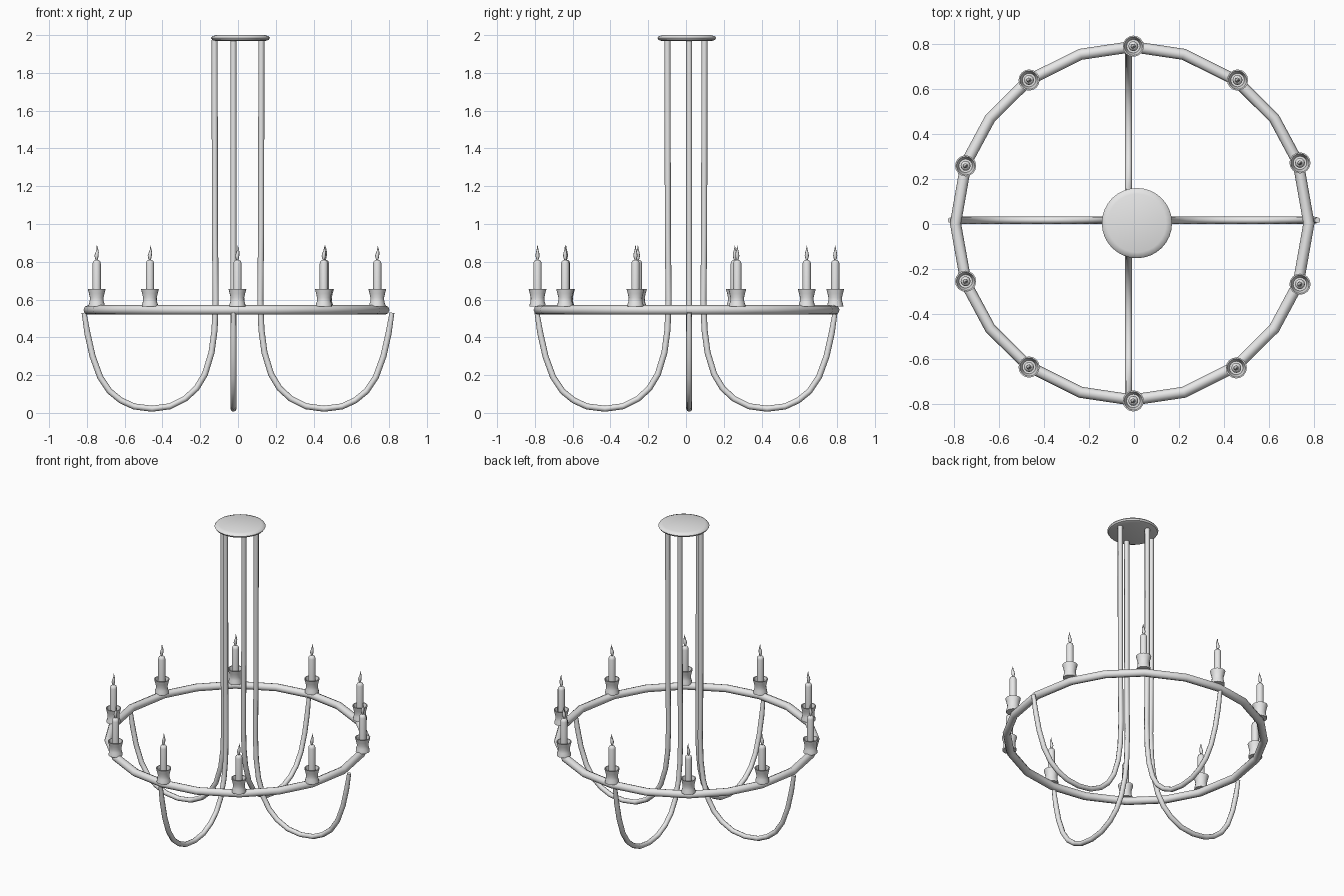
import bpy, bmesh, math
from mathutils import Vector

cube = bpy.data.objects.get("Cube")
if cube:
    bpy.data.objects.remove(cube, do_unlink=True)

# One plain metal grey for everything
grey = bpy.data.materials.new("plain grey")
grey.use_nodes = True
grey.diffuse_color = (0.8, 0.8, 0.8, 1)
grey.node_tree.nodes["Principled BSDF"].inputs["Base Color"].default_value = (0.8, 0.8, 0.8, 1)


def select_only(obj):
    bpy.ops.object.select_all(action='DESELECT')
    obj.select_set(True)
    bpy.context.view_layer.objects.active = obj


def smooth(obj, angle=40):
    select_only(obj)
    bpy.ops.object.shade_smooth_by_angle(angle=math.radians(angle))


def tube(name, points, radius, cyclic=False, tip=1.0):
    """Round bar swept along points, optionally thinner at its far end."""
    curve = bpy.data.curves.new(name, 'CURVE')
    curve.dimensions = '3D'
    curve.bevel_depth = radius
    curve.bevel_resolution = 2
    curve.use_fill_caps = True
    spline = curve.splines.new('POLY')
    spline.points.add(len(points) - 1)
    for p, co in zip(spline.points, points):
        p.co = (*co, 1)
    spline.points[-1].radius = tip
    spline.use_cyclic_u = cyclic
    obj = bpy.data.objects.new(name, curve)
    bpy.context.collection.objects.link(obj)
    select_only(obj)
    bpy.ops.object.convert(target='MESH')
    obj = bpy.context.object
    obj.data.materials.clear()
    obj.data.materials.append(grey)
    smooth(obj, 50)
    return obj


def lathe(name, profile, sides):
    """Mesh of revolution; profile rows are (radius, height, sideways lean)."""
    bm = bmesh.new()
    rings = []
    for r, z, lean in profile:
        rings.append([bm.verts.new((r * math.cos(a) + lean, r * math.sin(a), z))
                      for a in (math.tau * i / sides for i in range(sides))])
    for low, high in zip(rings, rings[1:]):
        for i in range(sides):
            j = (i + 1) % sides
            bm.faces.new((low[i], low[j], high[j], high[i]))
    bm.faces.new(rings[0][::-1])
    bm.faces.new(rings[-1])
    bmesh.ops.recalc_face_normals(bm, faces=bm.faces)
    mesh = bpy.data.meshes.new(name)
    bm.to_mesh(mesh)
    bm.free()
    mesh.materials.append(grey)
    return mesh


def place(name, mesh, location):
    obj = bpy.data.objects.new(name, mesh)
    obj.location = location
    bpy.context.collection.objects.link(obj)
    return obj


# Ceiling plate
plate = lathe("ceiling_plate", [(0.135, 1.97, 0), (0.15, 1.975, 0), (0.156, 1.985, 0),
                                (0.15, 1.993, 0), (0.13, 2.0, 0)], 32)
smooth(place("ceiling_plate", plate, (0.013, 0.004, 0)))

# Faceted hoop
quarter = [0, 20, 36.5, 54, 73]
angles = quarter + [90] + [180 - a for a in quarter[::-1]]
angles += [-a for a in angles[-2:0:-1]]
hoop = [(-0.008 + 0.785 * math.cos(math.radians(a)),
         0.003 + 0.785 * math.sin(math.radians(a)), 0.545) for a in angles]
tube("hoop", hoop, 0.025, cyclic=True)

# Four hooked arms: long drop, round bottom, rising outside the hoop
hook = [(0.124, 1.975), (0.122, 0.95), (0.118, 0.6), (0.124, 0.44), (0.14, 0.32),
        (0.175, 0.205), (0.22, 0.13), (0.28, 0.075), (0.36, 0.035), (0.455, 0.022),
        (0.55, 0.034), (0.62, 0.066), (0.68, 0.115), (0.73, 0.19), (0.77, 0.3),
        (0.797, 0.42), (0.815, 0.53)]
for side, sign in (("left", 1), ("right", -1)):
    tube(side + "_arm", [(sign * r, 0.017, z) for r, z in hook], 0.016, tip=0.8)
for side, sign in (("back", 1), ("front", -1)):
    tube(side + "_arm", [(-0.024, sign * (r - 0.026), z) for r, z in hook], 0.016, tip=0.8)

# Candle parts share their meshes
cup = lathe("candle_cup", [(0.043, 0.562, 0), (0.042, 0.575, 0), (0.037, 0.59, 0),
                           (0.036, 0.61, 0), (0.041, 0.632, 0), (0.047, 0.655, 0),
                           (0.041, 0.655, 0), (0.034, 0.63, 0), (0.03, 0.605, 0)], 16)
candle = lathe("candle", [(0.022, 0.6, 0), (0.022, 0.79, 0), (0.019, 0.802, 0),
                          (0.01, 0.81, 0)], 12)
flame = lathe("flame", [(0.003, 0.805, 0), (0.008, 0.818, -0.001), (0.011, 0.832, -0.001),
                        (0.009, 0.848, 0.002), (0.005, 0.863, 0.004),
                        (0.003, 0.873, 0.003), (0.001, 0.886, 0.001)], 8)

# Ten candles around the hoop
spots = [90, 54, 20, -20, -54.5, -90, -126, -161, 161, 126]
first = True
for n, a in enumerate(spots, 1):
    at = (-0.003 + 0.788 * math.cos(math.radians(a)),
          0.002 + 0.788 * math.sin(math.radians(a)), 0)
    for mesh in (cup, candle, flame):
        part = place(f"{mesh.name}_{n}", mesh, at)
        if first:
            for poly in mesh.polygons:
                poly.use_smooth = True
            mesh.set_sharp_from_angle(angle=math.radians(45))
    first = False
